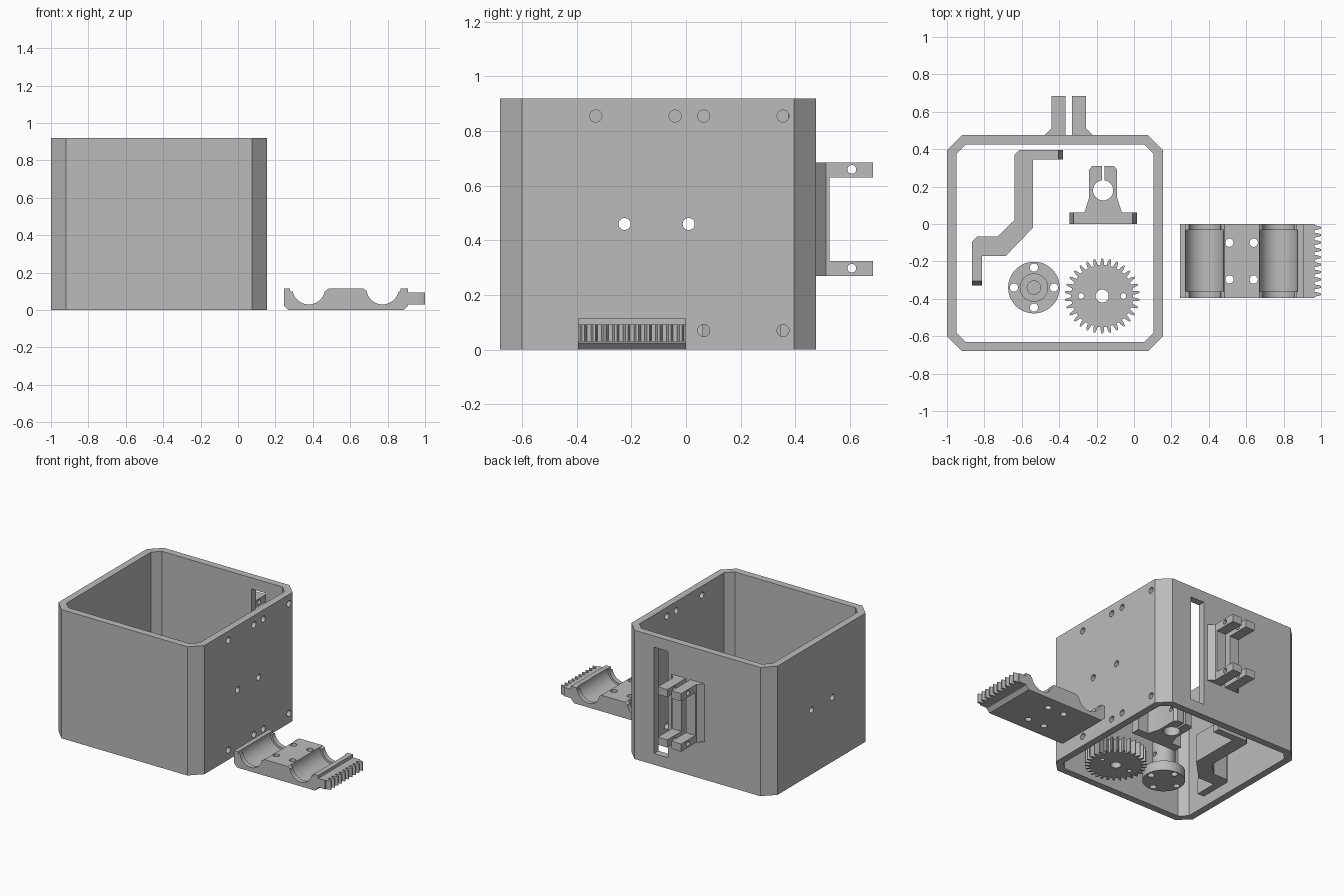
import bpy, bmesh, math
from mathutils import Matrix, Vector

if "Cube" in bpy.data.objects:
    bpy.data.objects.remove(bpy.data.objects["Cube"])

grey = bpy.data.materials.new("plain_grey")
grey.diffuse_color = (0.5, 0.5, 0.5, 1)
grey.use_nodes = True
grey.node_tree.nodes["Principled BSDF"].inputs["Base Color"].default_value = grey.diffuse_color

# Maps local (u, v, extrusion) onto world axes
AXES = {"z": Matrix(((1, 0, 0), (0, 1, 0), (0, 0, 1))),
        "x": Matrix(((0, 0, 1), (1, 0, 0), (0, 1, 0))),
        "y": Matrix(((1, 0, 0), (0, 0, 1), (0, 1, 0)))}


def prism(name, pts, lo, hi, axis="z"):
    """Extrude a closed outline along an axis."""
    bm = bmesh.new()
    m = AXES[axis]
    a = [bm.verts.new(m @ Vector((u, v, lo))) for u, v in pts]
    b = [bm.verts.new(m @ Vector((u, v, hi))) for u, v in pts]
    bm.faces.new(a)
    bm.faces.new(b)
    for i in range(len(pts)):
        j = (i + 1) % len(pts)
        bm.faces.new((a[i], a[j], b[j], b[i]))
    bmesh.ops.recalc_face_normals(bm, faces=bm.faces)
    me = bpy.data.meshes.new(name)
    bm.to_mesh(me)
    bm.free()
    me.materials.append(grey)
    ob = bpy.data.objects.new(name, me)
    bpy.context.collection.objects.link(ob)
    return ob


def circle(u, v, r, n=32):
    return [(u + r * math.cos(2 * math.pi * i / n), v + r * math.sin(2 * math.pi * i / n)) for i in range(n)]


def rect(u0, v0, u1, v1):
    return [(u0, v0), (u1, v0), (u1, v1), (u0, v1)]


def octagon(x0, y0, x1, y1, c):
    return [(x0 + c, y0), (x1 - c, y0), (x1, y0 + c), (x1, y1 - c),
            (x1 - c, y1), (x0 + c, y1), (x0, y1 - c), (x0, y0 + c)]


def boolean(ob, others, op="DIFFERENCE"):
    """Apply booleans and remove the helper solids."""
    for o in others:
        mod = ob.modifiers.new("bool", "BOOLEAN")
        mod.operation, mod.solver, mod.object = op, "EXACT", o
        bpy.context.view_layer.objects.active = ob
        bpy.ops.object.modifier_apply(modifier=mod.name)
        bpy.data.objects.remove(o)


def hole(u, v, r, lo, hi, axis="z"):
    return prism("cutter", circle(u, v, r), lo, hi, axis)


def smooth(ob):
    bpy.ops.object.select_all(action="DESELECT")
    ob.select_set(True)
    bpy.context.view_layer.objects.active = ob
    bpy.ops.object.shade_smooth_by_angle(angle=math.radians(25))


# Housing: open tube with chamfered corners
box = prism("housing", octagon(-1, -0.68, 0.155, 0.475, 0.08), 0, 0.92)
cuts = [prism("cutter", octagon(-0.95, -0.63, 0.105, 0.425, 0.05), -0.1, 1.02)]
for y in (-0.33, -0.04, 0.065, 0.355):
    for z in (0.07, 0.855):
        cuts.append(hole(y, z, 0.022, 0.0, 0.3, "x"))
for y in (-0.225, 0.01):
    cuts.append(hole(y, 0.46, 0.022, -1.1, 0.3, "x"))
cuts.append(prism("cutter", rect(-0.19, 0.08, -0.08, 0.84), 0.35, 0.55, "y"))
boolean(box, cuts)
smooth(box)

# Twin hinge brackets on the back wall
for name, s in (("bracket_left", -1), ("bracket_right", 1)):
    pts = [(0.017, 0.475), (0.13, 0.475), (0.092, 0.513), (0.092, 0.685), (0.017, 0.685)]
    ob = prism(name, [(-0.349 + s * x, y) for x, y in pts], 0.27, 0.685)
    boolean(ob, [prism("cutter", rect(0.525, 0.325, 0.8, 0.63), -0.6, -0.1, "x"),
                 hole(0.607, 0.298, 0.016, -0.6, -0.1, "x"),
                 hole(0.607, 0.66, 0.016, -0.6, -0.1, "x")])
    smooth(ob)

# Cranked arm with bevelled ends
arm = prism("cranked_arm", [(-0.38, 0.395), (-0.615, 0.395), (-0.64, 0.37), (-0.64, 0.02), (-0.73, -0.068),
            (-0.84, -0.068), (-0.865, -0.093), (-0.865, -0.33), (-0.812, -0.33), (-0.812, -0.17),
            (-0.685, -0.17), (-0.54, -0.02), (-0.54, 0.345), (-0.38, 0.345)], 0, 0.2)
boolean(arm, [prism("cutter", [(-0.405, 0.21), (-0.405, 0.2), (-0.38, 0.1), (-0.3, 0.1), (-0.3, 0.21)], 0.3, 0.42, "y"),
              prism("cutter", [(-0.305, 0.21), (-0.305, 0.2), (-0.33, 0.1), (-0.4, 0.1), (-0.4, 0.21)], -0.9, -0.79, "x")])

# Split shaft clamp on a flat foot
cx = -0.165
half = [(0.18, 0), (0.18, 0.062), (0.1, 0.062), (0.075, 0.14), (0.075, 0.29), (0.058, 0.31)]
clamp = prism("shaft_clamp", [(cx + x, y) for x, y in half] + [(cx - x, y) for x, y in reversed(half)], 0, 0.2)
cuts = [hole(cx, 0.18, 0.054, -0.1, 0.3), prism("cutter", rect(cx - 0.007, 0.2, cx + 0.007, 0.4), -0.1, 0.3),
        hole(0.265, 0.1, 0.016, -0.4, 0.1, "x")]
for s in (-1, 1):
    cuts.append(prism("cutter", [(cx + s * x, z) for x, z in
                ((0.158, 0.21), (0.158, 0.2), (0.18, 0.1), (0.25, 0.1), (0.25, 0.21))], -0.1, 0.1, "y"))
boolean(clamp, cuts)
smooth(clamp)

# Flanged hub with blind bore
hx, hy = -0.535, -0.34
hub = prism("flanged_hub", circle(hx, hy, 0.138, 48), 0, 0.07)
boolean(hub, [prism("post", circle(hx, hy, 0.076, 48), 0.03, 0.3)], "UNION")
cuts = [hole(hx, hy, 0.036, 0.06, 0.4), hole(hy, 0.17, 0.016, hx, hx + 0.2, "x")]
cuts += [hole(hx + dx, hy + dy, 0.022, -0.1, 0.2) for dx, dy in ((0.107, 0), (-0.107, 0), (0, 0.107), (0, -0.107))]
boolean(hub, cuts)
smooth(hub)

# Spur gear
gx, gy, teeth = -0.17, -0.385, 30
outline = []
for i in range(teeth):
    for f, r in ((-0.29, 0.166), (-0.23, 0.182), (-0.1, 0.2), (0.1, 0.2), (0.23, 0.182), (0.29, 0.166)):
        t = math.pi / 2 + 2 * math.pi * (i + f) / teeth
        outline.append((gx + r * math.cos(t), gy + r * math.sin(t)))
gear = prism("spur_gear", outline, 0, 0.1)
boolean(gear, [hole(gx + dx, gy, r, -0.1, 0.2) for dx, r in ((0, 0.035), (-0.113, 0.015), (0.113, 0.015))])
smooth(gear)

# Motor cradle with two stepped half-round seats
cradle = prism("cradle", [(0.27, 0), (0.885, 0), (0.91, 0.025), (0.91, 0.115), (0.868, 0.115), (0.868, 0.1), (0.855, 0.1),
               (0.69, 0.1), (0.67, 0.115), (0.485, 0.115), (0.465, 0.1), (0.29, 0.1), (0.277, 0.1), (0.277, 0.115),
               (0.245, 0.115), (0.245, 0.025)], -0.395, 0, "y")
cuts = []
for x in (0.378, 0.773):
    cuts.append(prism("cutter", circle(x, 0.117, 0.087, 48), -0.5, 0.1, "y"))
    cuts.append(prism("cutter", circle(x, 0.117, 0.102, 48), -0.362, -0.033, "y"))
cuts += [hole(x, y, 0.022, -0.1, 0.3) for x in (0.51, 0.64) for y in (-0.1, -0.297)]
boolean(cradle, cuts)
smooth(cradle)

# Toothed rack on the cradle end
pitch = 0.0395
rack = [(0.9, -0.395)]
for i in range(10):
    y = -0.395 + pitch * i
    rack += [(0.966, y), (0.966, y + 0.007), (0.985, y + 0.010), (1, y + 0.015),
             (1, y + 0.024), (0.985, y + 0.029), (0.966, y + 0.032)]
rack += [(0.966, 0), (0.9, 0)]
prism("toothed_rack", rack, 0.03, 0.093)
